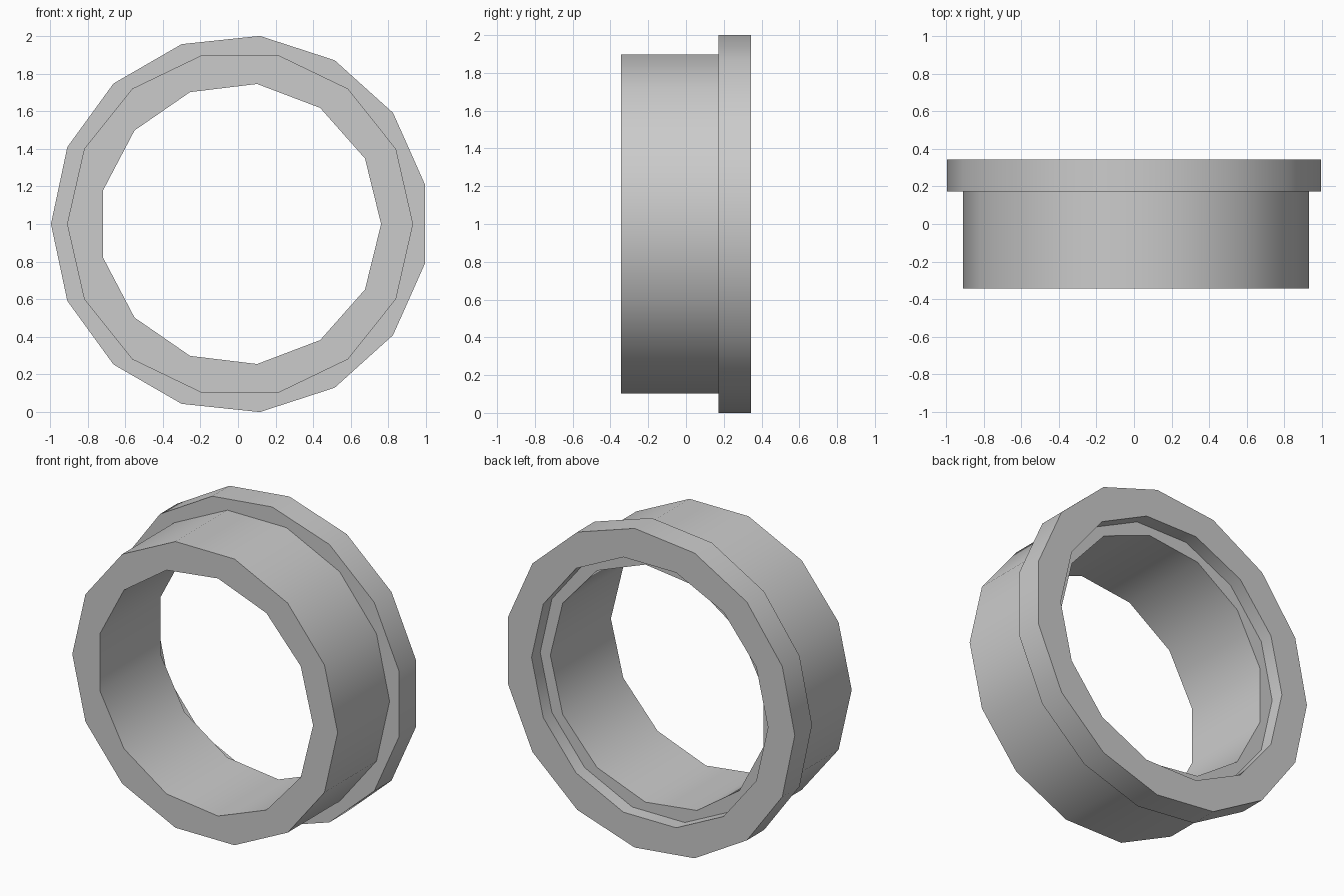
import bpy, bmesh
from math import cos, sin, tau, pi, radians
from mathutils import Vector

cube = bpy.data.objects.get("Cube")
if cube:
    bpy.data.objects.remove(cube)

CENTRE_X, CENTRE_Z = 0.011, 1.0
FRONT, SHOULDER, LEDGE, BACK = -0.343, 0.172, 0.257, 0.343

metal = bpy.data.materials.new("plain grey")
metal.use_nodes = True
grey = (0.6, 0.6, 0.6, 1)
metal.diffuse_color = grey
metal.node_tree.nodes["Principled BSDF"].inputs["Base Color"].default_value = grey

bm = bmesh.new()


def ring(sides, radius, y, start=0.0):
    """Closed polygon of edges standing in the XZ plane."""
    verts = [bm.verts.new((CENTRE_X + radius * cos(start + tau * i / sides), y,
                           CENTRE_Z + radius * sin(start + tau * i / sides)))
             for i in range(sides)]
    return [bm.edges.new((verts[i], verts[(i + 1) % sides])) for i in range(sides)]


def wall(sides, radius, y0, y1, start=0.0):
    """Straight band between two depths; returns its two rims."""
    a, b = ring(sides, radius, y0, start), ring(sides, radius, y1, start)
    for ea, eb in zip(a, b):
        bm.faces.new((ea.verts[0], ea.verts[1], eb.verts[1], eb.verts[0]))
    return a, b


def annulus(outer, inner, facing):
    """Flat face between two rims with different side counts."""
    bmesh.ops.triangle_fill(bm, use_beauty=True, edges=outer + inner,
                            normal=Vector((0, facing, 0)))


# Bands: barrel, rear flange, rear recess and bore
barrel_front, barrel_back = wall(14, 0.92, FRONT, SHOULDER)
flange_front, flange_back = wall(15, 1.0055, SHOULDER, BACK, pi)
recess_front, recess_back = wall(14, 0.82, LEDGE, BACK)
bore_front, bore_back = wall(13, 0.75, FRONT, LEDGE)

# Flat faces joining the bands
annulus(barrel_front, bore_front, -1)
annulus(flange_front, barrel_back, -1)
annulus(flange_back, recess_back, 1)
annulus(recess_front, bore_back, 1)
bmesh.ops.recalc_face_normals(bm, faces=bm.faces)

mesh = bpy.data.meshes.new("flanged_ring")
bm.to_mesh(mesh)
bm.free()
mesh.materials.append(metal)
obj = bpy.data.objects.new("flanged_ring", mesh)
bpy.context.collection.objects.link(obj)

# Smooth round bands, crisp rims
bpy.ops.object.select_all(action='DESELECT')
obj.select_set(True)
bpy.context.view_layer.objects.active = obj
bpy.ops.object.shade_smooth_by_angle(angle=radians(40))
